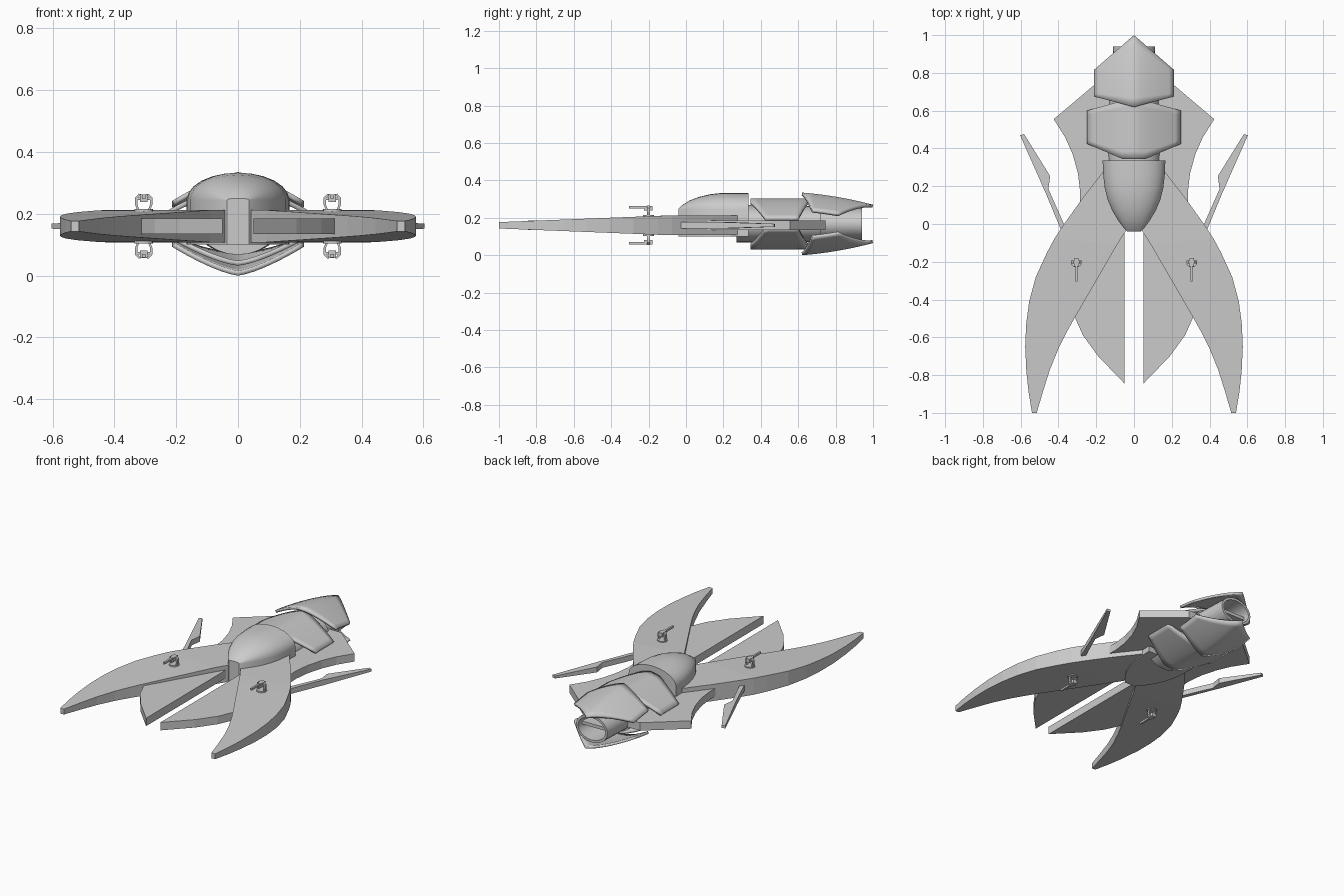
import bpy, bmesh, math

if "Cube" in bpy.data.objects:
    bpy.data.objects.remove(bpy.data.objects["Cube"])

MID = 0.16       # height of the wing plane
CORE = 0.1675    # height of the engine axis


def build(name, verts, faces, z=MID, mirror=(), solid=0, smooth=False):
    me = bpy.data.meshes.new(name)
    me.from_pydata(verts, [], faces)
    if not solid:
        bm = bmesh.new()
        bm.from_mesh(me)
        bmesh.ops.recalc_face_normals(bm, faces=bm.faces)
        bm.to_mesh(me)
        bm.free()
    ob = bpy.data.objects.new(name, me)
    bpy.context.collection.objects.link(ob)
    ob.location.z = z
    if smooth:
        bpy.ops.object.select_all(action='DESELECT')
        ob.select_set(True)
        bpy.context.view_layer.objects.active = ob
        bpy.ops.object.shade_smooth_by_angle(angle=math.radians(30))
    if solid:
        m = ob.modifiers.new("thickness", 'SOLIDIFY')
        m.thickness, m.offset = solid, -1
    if mirror:
        m = ob.modifiers.new("mirror", 'MIRROR')
        m.use_axis = ['X' in mirror, 'Y' in mirror, 'Z' in mirror]
    return ob


def loft(name, rings, caps=True, closed_path=False, **kw):
    """Skin a list of equal-length closed rings."""
    n, r = len(rings[0]), len(rings)
    verts = [v for ring in rings for v in ring]
    faces = []
    for i in range(r if closed_path else r - 1):
        a, b = i * n, ((i + 1) % r) * n
        faces += [(a + j, a + (j + 1) % n, b + (j + 1) % n, b + j) for j in range(n)]
    if caps and not closed_path:
        faces += [tuple(range(n)), tuple(range((r - 1) * n, r * n))]
    return build(name, verts, faces, **kw)


def blade(name, rows, half):
    """Flat blade from (outer, inner) edge pairs with varying thickness."""
    rings = []
    for ox, oy, ix, iy in rows:
        a, b = half(oy), half(iy)
        rings.append([(ox, oy, a), (ix, iy, b), (ix, iy, -b), (ox, oy, -a)])
    return loft(name, rings, mirror='X')


def box(name, xs, ys, zs, **kw):
    return loft(name, [[(xs[0], y, zs[0]), (xs[1], y, zs[0]), (xs[1], y, zs[1]), (xs[0], y, zs[1])]
                       for y in ys], **kw)


# Outer curved wings, thinning toward the front tips
blade("outer_wing", [
    (.165, .275, .0, .27), (.27, .14, .0, .10), (.37, .0, .045, -.04),
    (.42, -.075, .09, -.11), (.46, -.15, .13, -.18), (.52, -.28, .22, -.335),
    (.555, -.41, .31, -.49), (.571, -.53, .355, -.57), (.576, -.65, .40, -.66),
    (.57, -.78, .445, -.77), (.558, -.89, .483, -.89), (.54, -1, .515, -1)],
    lambda y: .0525 if y > -.1 else .0525 - .0355 * (-.1 - y) / .9)

# Thin hull plate: rear wings and the two inner prongs
plate = [(0, .745), (.2, .745), (.425, .555), (.365, .46), (.325, .37), (.297, .27),
         (.285, .17), (.29, .05), (.315, -.49), (.27, -.59), (.19, -.70), (.05, -.845),
         (.05, 0), (0, 0)]
loft("hull_plate", [[(x, y, z) for x, y in plate] for z in (-.025, .025)], mirror='X')

# Cockpit dome: straight sides with a rounded roof
rings = []
for y, w, top in [(-.04, .035, .25), (-.02, .055, .268), (.02, .085, .293), (.07, .115, .312),
                  (.13, .14, .326), (.19, .155, .333), (.26, .163, .333), (.335, .166, .333)]:
    side = min(.245, top - .005)
    ring = [(w, y, .10 - MID)]
    for k in range(13):
        a = math.pi * k / 12
        ring.append((w * math.cos(a), y, side + (top - side) * math.sin(a) - MID))
    rings.append(ring + [(-w, y, .10 - MID)])
loft("cockpit", rings, smooth=True)


# Engine core and hollow exhaust
def ellipse(y, rx, rz, n=24):
    return [(rx * math.cos(2 * math.pi * k / n), y, rz * math.sin(2 * math.pi * k / n))
            for k in range(n)]


loft("engine_core", [ellipse(.27, .13, .1), ellipse(.40, .14, .1), ellipse(.72, .13, .095)],
     z=CORE, smooth=True)
loft("exhaust_tube", [ellipse(.70, .12, .088), ellipse(.94, .11, .085),
                      ellipse(.94, .095, .07), ellipse(.70, .095, .07)],
     closed_path=True, z=CORE, smooth=True)
box("exhaust_vane", (-.1, .1), (.72, .90), (-.01, .01), z=CORE)


# Curved armour plates above and below the engine
def armour(name, width, front, back, ridge, drop):
    nx, ny = 16, 8
    verts = []
    for j in range(ny + 1):
        for i in range(nx + 1):
            t = 2 * i / nx - 1
            a = abs(t)
            y = front(a) + (back(a) - front(a)) * j / ny
            verts.append((width * t, y, ridge(y) - drop * a ** 1.4 - CORE))
    w = nx + 1
    faces = [(j * w + i, j * w + i + 1, (j + 1) * w + i + 1, (j + 1) * w + i)
             for j in range(ny) for i in range(nx)]
    build(name, verts, faces, z=CORE, mirror='Z', solid=.016, smooth=True)


armour("middle_armour", .25, lambda a: .345 + .08 * max(0, (a - .25) / .75),
       lambda a: .67 - .07 * a, lambda y: .303, .105)
armour("rear_armour", .213, lambda a: .62 + .055 * a, lambda a: 1 - .185 * a,
       lambda y: .335 - .03 * (y - .62) / .38 - .035 * ((y - .62) / .38) ** 2, .088)

# Slim side fins sweeping back
blade("side_fin", [(.385, -.035, .362, -.02), (.468, .165, .453, .185), (.475, .18, .444, .254),
                   (.603, .47, .582, .476)],
      lambda y: .017 if y < .27 else .008)

# Gun turrets on both faces of both wings
X, Y = .305, -.2
disc = [(X + .03 * math.cos(math.pi * k / 8), Y + .03 * math.sin(math.pi * k / 8))
        for k in range(16)]
loft("turret_base", [[(x, y, z) for x, y in disc] for z in (.04, .056)], mirror='XZ')
box("turret_barrel", (X - .006, X + .006), (-.305, -.21), (.09, .102), mirror='XZ')
box("turret_breech", (X - .012, X + .012), (-.225, -.18), (.078, .103), mirror='XZ')
for s, side in ((-1, "left"), (1, "right")):
    arm = [(.020, .05), (.028, .07), (.028, .092), (.016, .105)]
    loft("turret_arm_" + side,
         [[(X + s * x, Y - .008, z), (X + s * x, Y + .008, z),
           (X + s * (x - .008), Y + .008, z - .002), (X + s * (x - .008), Y - .008, z - .002)]
          for x, z in arm], mirror='XZ')
box("turret_axle", (X - .024, X + .024), (Y - .004, Y + .004), (.084, .092), mirror='XZ')
